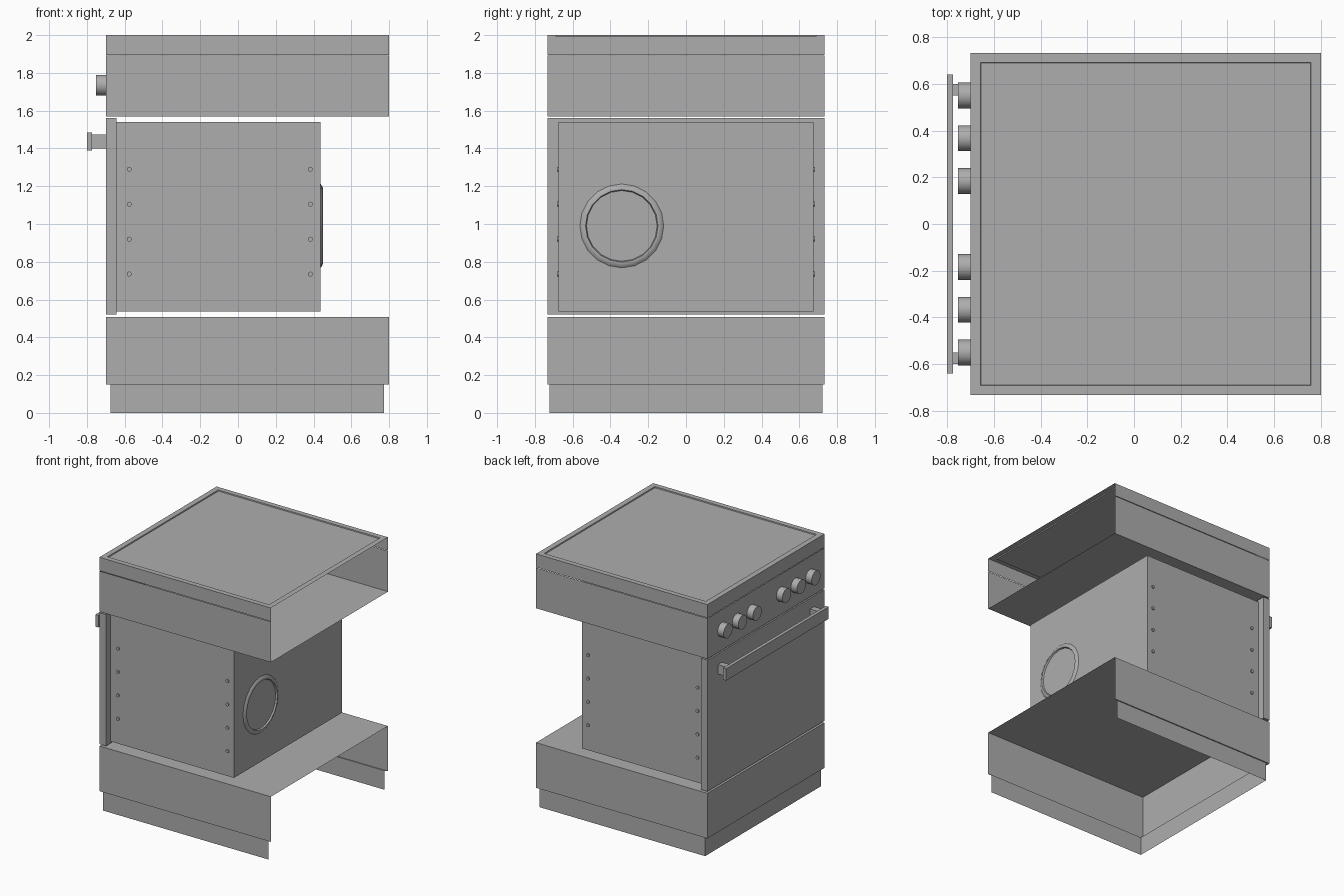
import bpy, bmesh, math
from mathutils import Vector, Matrix

if "Cube" in bpy.data.objects:
    bpy.data.objects.remove(bpy.data.objects["Cube"], do_unlink=True)

grey = bpy.data.materials.new("plain_grey")
grey.use_nodes = True
colour = (0.42, 0.42, 0.42, 1)
grey.diffuse_color = colour
grey.node_tree.nodes["Principled BSDF"].inputs["Base Color"].default_value = colour

FRONT, BACK, HALF = -0.70, 0.80, 0.732
BODY_BACK, BODY_HALF = 0.437, 0.675


def finish(name, bm, smooth=False):
    mesh = bpy.data.meshes.new(name)
    bm.to_mesh(mesh)
    bm.free()
    mesh.materials.append(grey)
    ob = bpy.data.objects.new(name, mesh)
    bpy.context.collection.objects.link(ob)
    if smooth:
        bpy.ops.object.select_all(action='DESELECT')
        ob.select_set(True)
        bpy.context.view_layer.objects.active = ob
        bpy.ops.object.shade_smooth_by_angle(angle=math.radians(50))


def box(x, y, z):
    """Box mesh from (min, max) pairs."""
    bm = bmesh.new()
    bmesh.ops.create_cube(bm, size=1)
    size = Vector((x[1] - x[0], y[1] - y[0], z[1] - z[0]))
    mid = Vector((sum(x), sum(y), sum(z))) / 2
    for v in bm.verts:
        v.co = mid + v.co * size
    return bm


def facing(bm, direction):
    bm.normal_update()
    return [f for f in bm.faces if f.normal.dot(Vector(direction)) > 0.9]


def drop(bm, faces):
    bmesh.ops.delete(bm, geom=faces, context='FACES')


def extrude(bm, face, scale, dz):
    """Extrude one face, scaling it about its centre and shifting it in z."""
    new = bmesh.ops.extrude_discrete_faces(bm, faces=[face])["faces"][0]
    mid = new.calc_center_median()
    for v in new.verts:
        d = v.co - mid
        v.co = mid + Vector((d.x * scale[0], d.y * scale[1], dz))
    return new


def open_back(bm):
    drop(bm, [f for f in facing(bm, (1, 0, 0)) if f.calc_center_median().x > 0.765])


# Hob top: shallow tray, open at the back and below
bm = box((FRONT, BACK), (-HALF, HALF), (1.894, 2.0))
top = extrude(bm, facing(bm, (0, 0, 1))[0], (0.943, 0.945), 0)
extrude(bm, top, (0.997, 0.997), -0.008)
drop(bm, facing(bm, (0, 0, -1)))
open_back(bm)
finish("hob_top", bm)

# Control housing: floor, sides and front only
bm = box((FRONT, BACK), (-HALF, HALF), (1.57, 1.891))
drop(bm, facing(bm, (0, 0, 1)))
open_back(bm)
finish("control_housing", bm)

# Lower drawer with a set-back plinth, open at the back and below
bm = box((FRONT, BACK), (-HALF, HALF), (0.15, 0.507))
low = extrude(bm, facing(bm, (0, 0, -1))[0], (0.965, 0.988), 0)
low = extrude(bm, low, (1, 1), -0.15)
drop(bm, [low])
drop(bm, [f for f in facing(bm, (0, 0, -1)) if f.calc_center_median().x > 0.7])
open_back(bm)
finish("drawer_base", bm)

# Door and oven body
finish("oven_door", box((FRONT, -0.643), (-HALF, HALF), (0.522, 1.56)))
finish("oven_body", box((-0.643, BODY_BACK), (-BODY_HALF, BODY_HALF), (0.537, 1.54)))

# Handle
finish("handle_bar", box((-0.80, -0.774), (-0.64, 0.64), (1.39, 1.485)))
for side, y in (("left", 0.575), ("right", -0.575)):
    finish("handle_post_" + side,
           box((-0.774, FRONT), (y - 0.025, y + 0.025), (1.40, 1.475)))

# Control knobs
for side in (-1, 1):
    for i in range(3):
        bm = bmesh.new()
        place = Matrix.Translation((-0.7265, side * (0.184 + 0.183 * i), 1.735))
        bmesh.ops.create_cone(bm, cap_ends=True, segments=32, radius1=0.055,
                              radius2=0.055, depth=0.053,
                              matrix=place @ Matrix.Rotation(math.pi / 2, 4, 'Y'))
        finish("control_knob", bm, True)

# Fan ring on the back of the body: soft outer slope, steep inner lip
bm = bmesh.new()
profile = [(0, 0.222), (0.007, 0.213), (0.012, 0.202), (0.012, 0.192), (0, 0.187)]
ring = [bm.verts.new((x, 0, r)) for x, r in profile]
edges = [bm.edges.new(pair) for pair in zip(ring, ring[1:])]
bmesh.ops.spin(bm, geom=ring + edges, cent=(0, 0, 0), axis=(1, 0, 0),
               angle=2 * math.pi, steps=20, use_duplicate=False)
bmesh.ops.remove_doubles(bm, verts=bm.verts, dist=0.0005)
bmesh.ops.recalc_face_normals(bm, faces=bm.faces)
if sum(f.normal.x for f in bm.faces) < 0:
    bmesh.ops.reverse_faces(bm, faces=bm.faces)
bmesh.ops.translate(bm, verts=bm.verts, vec=(BODY_BACK, -0.34, 0.99))
finish("fan_ring", bm, True)

# Flat round studs on both sides of the body
for side in (-1, 1):
    bm = bmesh.new()
    for x in (-0.576, 0.383):
        for i in range(4):
            place = Matrix.Translation((x, side * (BODY_HALF + 0.004), 0.735 + 0.185 * i))
            bmesh.ops.create_cone(bm, cap_ends=True, segments=12, radius1=0.013,
                                  radius2=0.013, depth=0.01,
                                  matrix=place @ Matrix.Rotation(math.pi / 2, 4, 'X'))
    finish("side_studs", bm, True)
